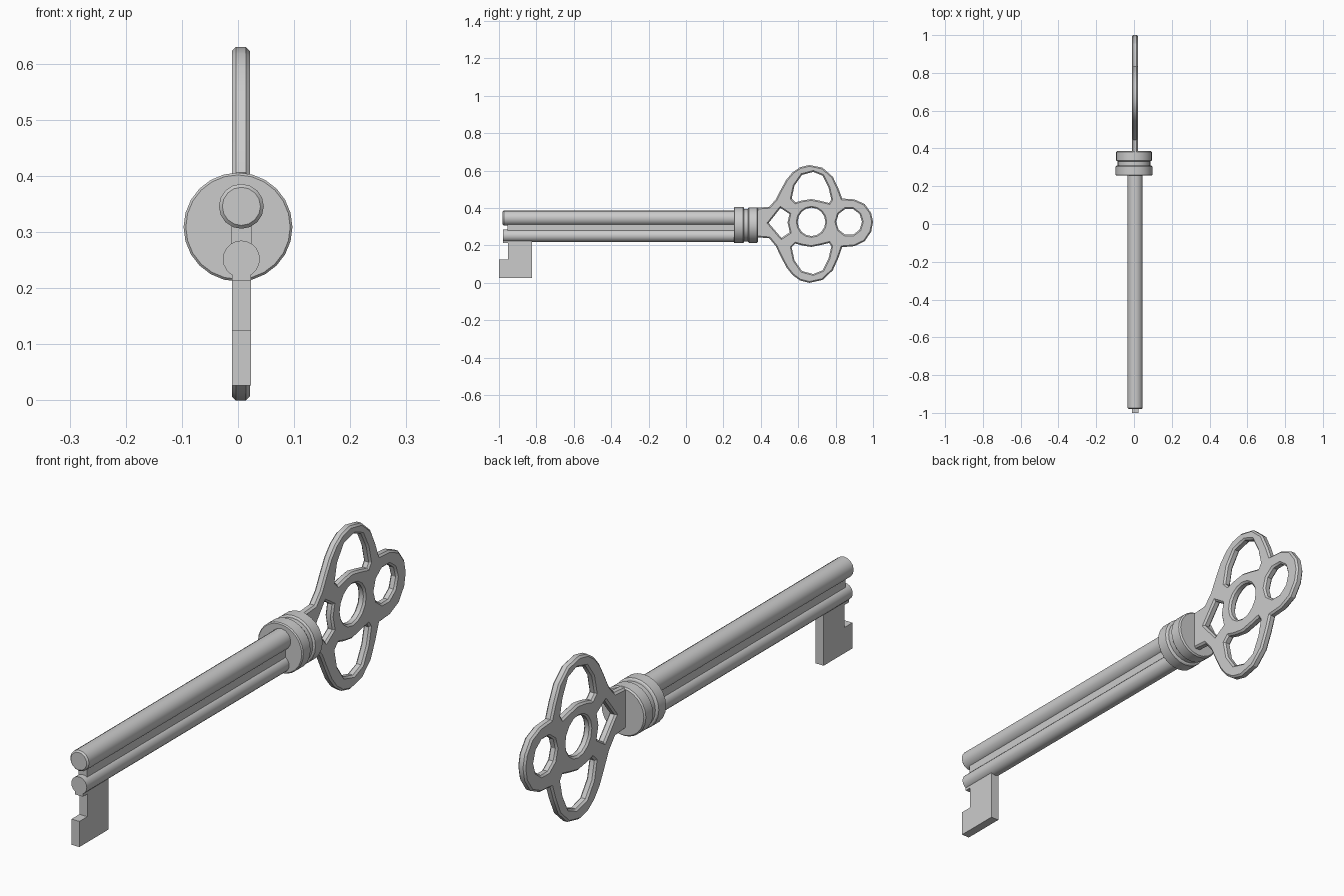
import bpy, bmesh
from math import cos, sin, tau, radians
from mathutils import Vector

if "Cube" in bpy.data.objects:
    bpy.data.objects.remove(bpy.data.objects["Cube"])

AXIS_X = 0.006


def finish(name, bm, angle=30):
    bmesh.ops.recalc_face_normals(bm, faces=bm.faces[:])
    me = bpy.data.meshes.new(name)
    bm.to_mesh(me)
    bm.free()
    ob = bpy.data.objects.new(name, me)
    bpy.context.collection.objects.link(ob)
    bpy.ops.object.select_all(action='DESELECT')
    ob.select_set(True)
    bpy.context.view_layer.objects.active = ob
    bpy.ops.object.shade_smooth_by_angle(angle=radians(angle))
    return ob


def bridge(bm, a, b):
    n = len(a)
    for i in range(n):
        j = (i + 1) % n
        bm.faces.new((a[i], a[j], b[j], b[i]))


def lathe(name, profile, x, z, sides):
    """Turn (y, radius) points around an axis parallel to y."""
    bm = bmesh.new()
    rings = [[bm.verts.new((x + r * cos(tau * i / sides), y, z + r * sin(tau * i / sides)))
              for i in range(sides)] for y, r in profile]
    for a, b in zip(rings, rings[1:]):
        bridge(bm, a, b)
    bm.faces.new(rings[0])
    bm.faces.new(rings[-1])
    return finish(name, bm)


def inset(loop, d):
    """Shift a closed (y, z) loop to its inner side by d (outer side if negative)."""
    pts = [Vector(p) for p in loop]
    n = len(pts)
    area = sum(pts[i - 1].x * pts[i].y - pts[i].x * pts[i - 1].y for i in range(n))
    s = d if area > 0 else -d
    out = []
    for i, p in enumerate(pts):
        e1 = (p - pts[i - 1]).normalized()
        e2 = (pts[(i + 1) % n] - p).normalized()
        n1, n2 = Vector((-e1.y, e1.x)), Vector((-e2.y, e2.x))
        out.append(p + (n1 + n2) * (s / max(0.4, 1 + n1.dot(n2))))
    return out


def plate(name, outline, holes, x0, x1, bevel):
    """Flat plate in the y-z plane with holes and chamfered rims."""
    bm = bmesh.new()
    layers = [(x0, 0), (x1, 0)]
    if bevel:
        layers = [(x0, bevel), (x0 + bevel, 0), (x1 - bevel, 0), (x1, bevel)]
    caps = ([], [])
    for k, loop in enumerate([outline] + holes):
        rings = [[bm.verts.new((x, p[0], p[1])) for p in inset(loop, d if k == 0 else -d)]
                 for x, d in layers]
        for a, b in zip(rings, rings[1:]):
            bridge(bm, a, b)
        for cap, ring in zip(caps, (rings[0], rings[-1])):
            cap += [bm.edges.get((ring[i - 1], ring[i])) for i in range(len(ring))]
    for cap, nx in zip(caps, (-1, 1)):
        bmesh.ops.triangle_fill(bm, edges=cap, use_beauty=True, use_dissolve=False,
                                normal=(nx, 0, 0))
    return finish(name, bm)


def ellipse(y, z, ry, rz, n):
    return [(y + ry * cos(tau * i / n), z + rz * sin(tau * i / n)) for i in range(n)]


# Shank: two parallel rods joined by a web
lathe("upper_rod", [(-0.98, 0.034), (-0.974, 0.04), (0.27, 0.04)], AXIS_X, 0.346, 16)
lathe("lower_rod", [(-0.978, 0.033), (0.27, 0.033)], AXIS_X, 0.252, 20)
plate("rod_web", [(-0.955, 0.25), (0.27, 0.25), (0.27, 0.34), (-0.955, 0.34)], [],
      -0.012, 0.024, 0)

# Notched bit under the tip
plate("key_bit", [(-0.978, 0.25), (-0.978, 0.213), (-0.952, 0.213), (-0.952, 0.126),
                  (-1.0, 0.126), (-1.0, 0.027), (-0.824, 0.027), (-0.824, 0.25)], [],
      -0.011, 0.023, 0)

# Grooved collar
lathe("collar", [(0.256, 0.093), (0.26, 0.097), (0.304, 0.097), (0.309, 0.093),
                 (0.311, 0.087), (0.332, 0.087), (0.333, 0.091), (0.337, 0.095),
                 (0.38, 0.095), (0.386, 0.09)], 0, 0.309, 24)

# Pierced bow: half outline as (y, height from the middle), mirrored downwards
half = [(0.37, 0.078), (0.445, 0.084), (0.48, 0.125), (0.51, 0.185), (0.537, 0.235),
        (0.57, 0.275), (0.61, 0.303), (0.66, 0.315), (0.73, 0.30), (0.785, 0.25),
        (0.815, 0.185), (0.835, 0.13), (0.90, 0.125), (0.955, 0.10), (0.99, 0.05)]


def mid(h):
    return 0.315 + 0.01 * (1 - h / 0.315)


bow_outline = ([(y, mid(h) + h) for y, h in half] + [(1.0, mid(0))]
               + [(y, mid(h) - h) for y, h in reversed(half)])
lobe = [(0.565, 0.45), (0.58, 0.52), (0.62, 0.577), (0.68, 0.593), (0.73, 0.573),
        (0.762, 0.51), (0.777, 0.445), (0.765, 0.427), (0.72, 0.438), (0.67, 0.448),
        (0.62, 0.44), (0.585, 0.43)]
lower_lobe = [(y, 0.64 - z) for y, z in lobe]
diamond = [(0.442, 0.32), (0.505, 0.40), (0.553, 0.368), (0.543, 0.322),
           (0.555, 0.27), (0.51, 0.24)]
bow_holes = [lobe, lower_lobe, diamond,
             ellipse(0.671, 0.326, 0.074, 0.076, 16),
             ellipse(0.872, 0.326, 0.069, 0.072, 10)]
plate("bow", bow_outline, bow_holes, -0.011, 0.021, 0.007)
